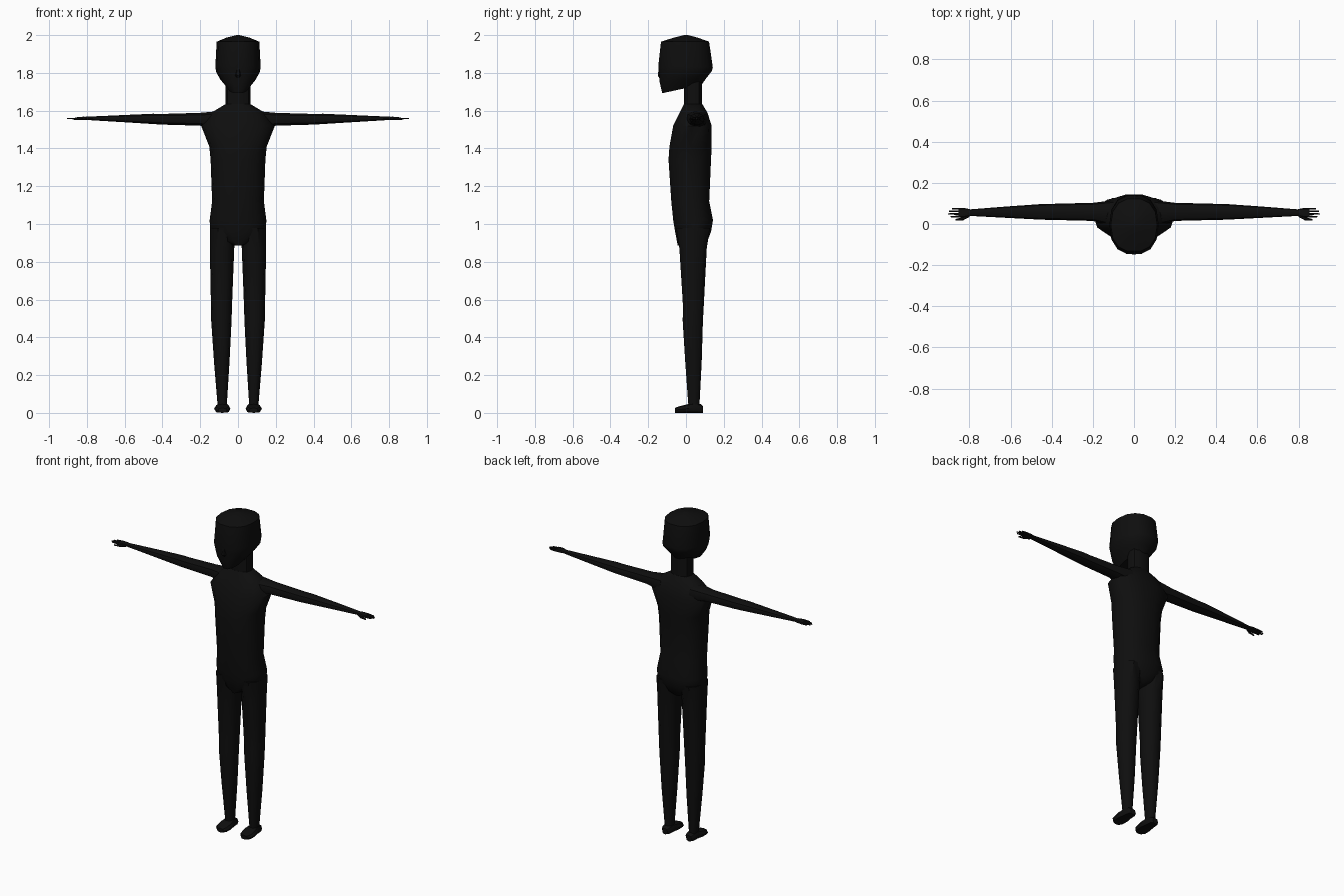
import bpy, bmesh, math
from mathutils import Vector

black = bpy.data.materials.new("near_black")
black.diffuse_color = (0.0045, 0.0045, 0.0045, 1)


def loft(name, rings, n=12, power=0.85, angle=40):
    """Skin a row of rings, each given as (centre, half axis u, half axis v)."""
    bm = bmesh.new()
    rows = []
    for c, u, v in rings:
        row = []
        for i in range(n):
            a = 2 * math.pi * i / n
            ca, sa = math.cos(a), math.sin(a)
            p = math.copysign(abs(ca) ** power, ca)
            q = math.copysign(abs(sa) ** power, sa)
            row.append(bm.verts.new(Vector(c) + Vector(u) * p + Vector(v) * q))
        rows.append(row)
    for a, b in zip(rows, rows[1:]):
        for i in range(n):
            j = (i + 1) % n
            bm.faces.new((a[i], a[j], b[j], b[i]))
    bm.faces.new(rows[0])
    bm.faces.new(rows[-1])
    bmesh.ops.recalc_face_normals(bm, faces=bm.faces)
    mesh = bpy.data.meshes.new(name)
    bm.to_mesh(mesh)
    bm.free()
    mesh.materials.append(black)
    obj = bpy.data.objects.new(name, mesh)
    bpy.context.collection.objects.link(obj)
    bpy.ops.object.select_all(action='DESELECT')
    obj.select_set(True)
    bpy.context.view_layer.objects.active = obj
    bpy.ops.object.shade_smooth_by_angle(angle=math.radians(angle))
    return obj


def level(x0, x1, y0, y1, zf, zb=None):
    """Ring across x and y; front and back heights may differ."""
    zb = zf if zb is None else zb
    return (((x0 + x1) / 2, (y0 + y1) / 2, (zf + zb) / 2),
            ((x1 - x0) / 2, 0, 0), (0, (y1 - y0) / 2, (zb - zf) / 2))


def along_x(x, y0, y1, z0, z1):
    return ((x, (y0 + y1) / 2, (z0 + z1) / 2), (0, (y1 - y0) / 2, 0), (0, 0, (z1 - z0) / 2))


def along_y(y, x0, x1, z0, z1):
    return (((x0 + x1) / 2, y, (z0 + z1) / 2), ((x1 - x0) / 2, 0, 0), (0, 0, (z1 - z0) / 2))


# Torso from crotch to neck base
loft("torso", [level(-w, w, y0, y1, z) for w, y0, y1, z in [
    (0.02, -0.045, 0.09, 0.885), (0.09, -0.05, 0.115, 0.91),
    (0.148, -0.06, 0.135, 0.96), (0.15, -0.07, 0.145, 1.02),
    (0.137, -0.08, 0.125, 1.12), (0.145, -0.095, 0.135, 1.34),
    (0.152, -0.09, 0.138, 1.41), (0.195, -0.07, 0.138, 1.52),
    (0.14, -0.035, 0.115, 1.59), (0.065, -0.012, 0.087, 1.635)]], n=14)

# Neck
loft("neck", [level(-0.065, 0.065, -0.012, 0.087, z) for z in (1.61, 1.79)], n=10)

# Head: tilted jaw rings up to a shallow crown
loft("head", [level(-w, w, y0, y1, zf, zb) for w, y0, y1, zf, zb in [
    (0.05, -0.128, 0.085, 1.692, 1.738), (0.092, -0.142, 0.112, 1.75, 1.775),
    (0.116, -0.142, 0.14, 1.80, 1.81), (0.12, -0.15, 0.145, 1.835, 1.83),
    (0.113, -0.135, 0.125, 1.965, 1.965), (0.06, -0.065, 0.062, 1.987, 1.987),
    (0.008, -0.01, 0.01, 2.0, 2.0)]], n=14)

# Nose
loft("nose", [level(-0.008, 0.008, -0.146, -0.12, 1.825),
              level(-0.017, 0.017, -0.151, -0.12, 1.785),
              level(-0.008, 0.008, -0.142, -0.12, 1.773)], n=6)

for s, side in ((1, "left"), (-1, "right")):
    # Leg
    loft(side + "_leg", [level(s * x0, s * x1, y0, y1, z) for x0, x1, y0, y1, z in [
        (0.015, 0.148, -0.055, 0.13, 0.98), (0.02, 0.149, -0.038, 0.113, 0.87),
        (0.032, 0.143, -0.018, 0.096, 0.56), (0.034, 0.142, -0.02, 0.092, 0.49),
        (0.045, 0.127, -0.006, 0.085, 0.27), (0.06, 0.107, 0.012, 0.072, 0.03)]], n=10)

    # Foot
    loft(side + "_foot", [along_y(y, s * x0, s * x1, 0, z) for y, x0, x1, z in [
        (-0.058, 0.06, 0.105, 0.026), (-0.04, 0.043, 0.124, 0.034),
        (0.0, 0.04, 0.126, 0.044), (0.04, 0.048, 0.116, 0.052),
        (0.078, 0.052, 0.112, 0.046), (0.09, 0.065, 0.1, 0.036)]], n=8, power=0.7)

    # Arm
    loft(side + "_arm", [along_x(s * x, *r) for x, *r in [
        (0.10, -0.01, 0.115, 1.50, 1.60), (0.20, 0.015, 0.103, 1.519, 1.59),
        (0.40, 0.02, 0.098, 1.525, 1.584), (0.45, 0.021, 0.097, 1.528, 1.585),
        (0.62, 0.03, 0.085, 1.539, 1.577), (0.81, 0.04, 0.07, 1.551, 1.568)]], n=10)

    # Palm
    loft(side + "_palm", [along_x(s * x, *r) for x, *r in [
        (0.79, 0.042, 0.07, 1.552, 1.567), (0.82, 0.033, 0.077, 1.551, 1.568),
        (0.853, 0.031, 0.079, 1.552, 1.565)]], n=8, power=0.7)

    # Fingers
    for k, (y, tip) in enumerate([(0.036, 0.893), (0.049, 0.905), (0.062, 0.9), (0.074, 0.885)]):
        loft(f"{side}_finger_{k + 1}", [
            along_x(s * 0.845, y - 0.005, y + 0.005, 1.553, 1.564),
            along_x(s * tip, y - 0.003, y + 0.003, 1.555, 1.561)], n=6)

    # Thumb
    loft(side + "_thumb", [
        along_x(s * 0.80, 0.034, 0.052, 1.552, 1.565),
        along_x(s * 0.83, 0.018, 0.034, 1.549, 1.561),
        along_x(s * 0.868, 0.016, 0.024, 1.549, 1.557)], n=6)
